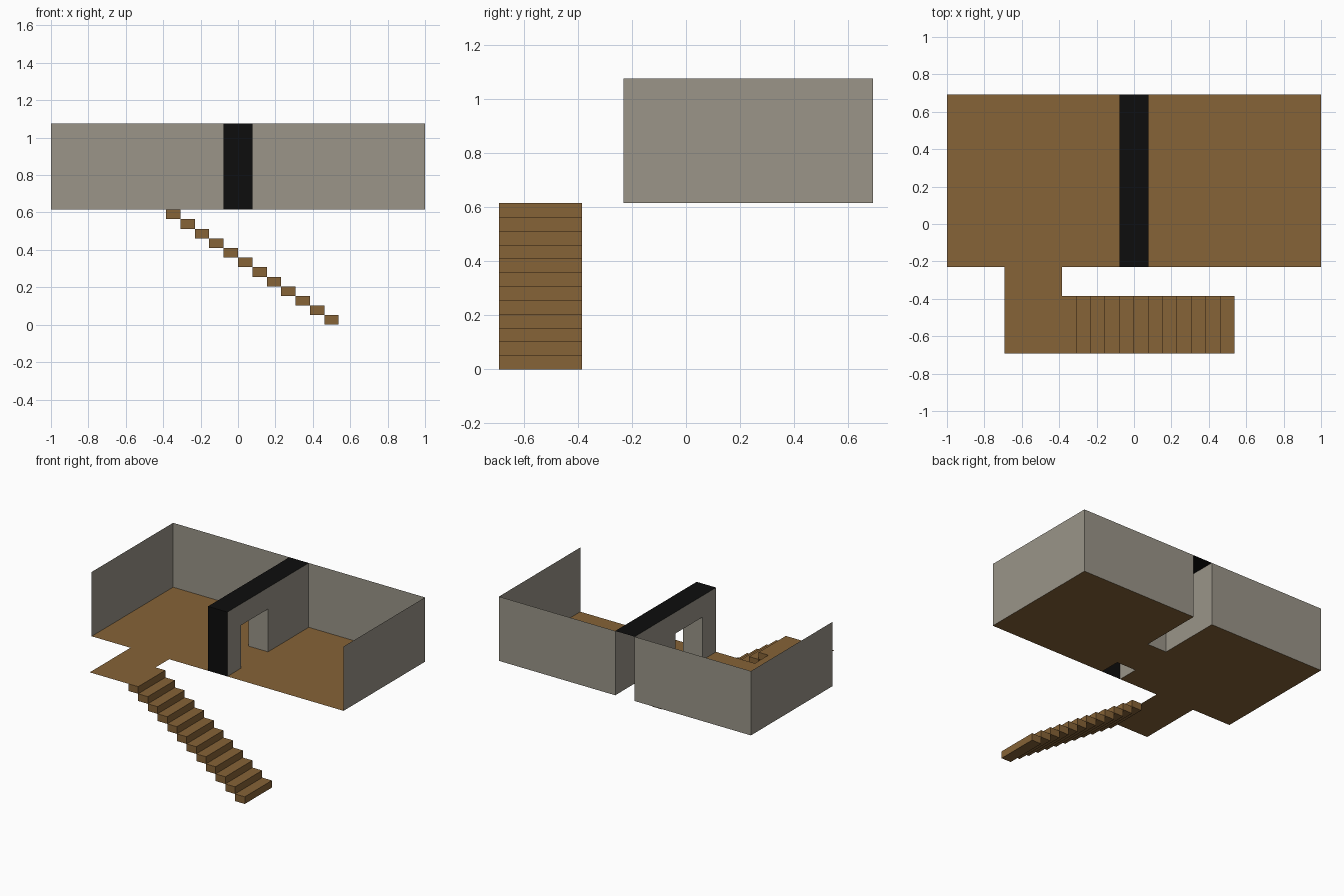
import bpy, bmesh

if "Cube" in bpy.data.objects:
    bpy.data.objects.remove(bpy.data.objects["Cube"])

U = 1 / 13            # modelling unit: the model is 26 units long
FLOOR, TOP, HEAD = 8, 14, 12   # floor, wall top and door head heights


def material(name, rgb):
    m = bpy.data.materials.new(name)
    m.diffuse_color = (*rgb, 1)
    m.use_nodes = True
    m.node_tree.nodes["Principled BSDF"].inputs["Base Color"].default_value = m.diffuse_color
    return m


WOOD = material("brown wood", (0.24, 0.125, 0.038))
PLASTER = material("warm grey wall", (0.325, 0.30, 0.25))
BLACK = material("black trim", (0.004, 0.004, 0.004))


def finish(name, bm, mat):
    bmesh.ops.remove_doubles(bm, verts=bm.verts, dist=1e-5)
    me = bpy.data.meshes.new(name)
    bm.to_mesh(me)
    bm.free()
    me.materials.append(mat)
    ob = bpy.data.objects.new(name, me)
    bpy.context.collection.objects.link(ob)
    return ob


def sheets(name, rects, mat):
    """Flat panels; each rect is (axis, position, a0, a1, b0, b1, flip)."""
    bm = bmesh.new()
    for axis, p, a0, a1, b0, b1, flip in rects:
        pts = []
        for a, b in ((a0, b0), (a1, b0), (a1, b1), (a0, b1)):
            c = {"x": (p, a, b), "y": (a, p, b), "z": (a, b, p)}[axis]
            pts.append(bm.verts.new([v * U for v in c]))
        bm.faces.new(pts[::-1] if flip else pts)
    return finish(name, bm, mat)


# floor: two rooms, the door threshold and the landing
sheets("floor", [("z", FLOOR, -13, -1, -3, 9, False),
                 ("z", FLOOR, 1, 13, -3, 9, False),
                 ("z", FLOOR, -1, 1, -1, 3, False),
                 ("z", FLOOR, -9, -5, -9, -3, False)], WOOD)

# outer walls: sides and the two halves of the back, facing inwards
sheets("outer_walls", [("x", -13, -3, 9, FLOOR, TOP, False),
                       ("x", 13, -3, 9, FLOOR, TOP, True),
                       ("y", 9, -13, -1, FLOOR, TOP, False),
                       ("y", 9, 1, 13, FLOOR, TOP, False)], PLASTER)

# hollow dividing wall with a doorway
divider = []
for x in (-1, 1):
    flip = x < 0
    divider += [("x", x, -3, -1, FLOOR, TOP, flip),
                ("x", x, 3, 9, FLOOR, TOP, flip),
                ("x", x, -1, 3, HEAD, TOP, flip)]
divider += [("y", -1, -1, 1, FLOOR, HEAD, True),
            ("y", 3, -1, 1, FLOOR, HEAD, False),
            ("z", HEAD, -1, 1, -1, 3, True)]
sheets("dividing_wall", divider, PLASTER)

# black cap and front end of the dividing wall
sheets("divider_trim", [("z", TOP, -1, 1, -3, 9, False),
                        ("y", -3, -1, 1, FLOOR, TOP, False)], BLACK)

# staircase: twelve block steps climbing towards the landing
STEPS = 12
rise = FLOOR / STEPS
for i in range(STEPS):
    bm = bmesh.new()
    bmesh.ops.create_cube(bm, size=1)
    bmesh.ops.scale(bm, vec=(U, 4 * U, rise * U), verts=bm.verts)
    bmesh.ops.translate(bm, verts=bm.verts,
                        vec=((6.5 - i) * U, -7 * U, (i + 0.5) * rise * U))
    finish(f"stair_step_{i + 1}", bm, WOOD)
